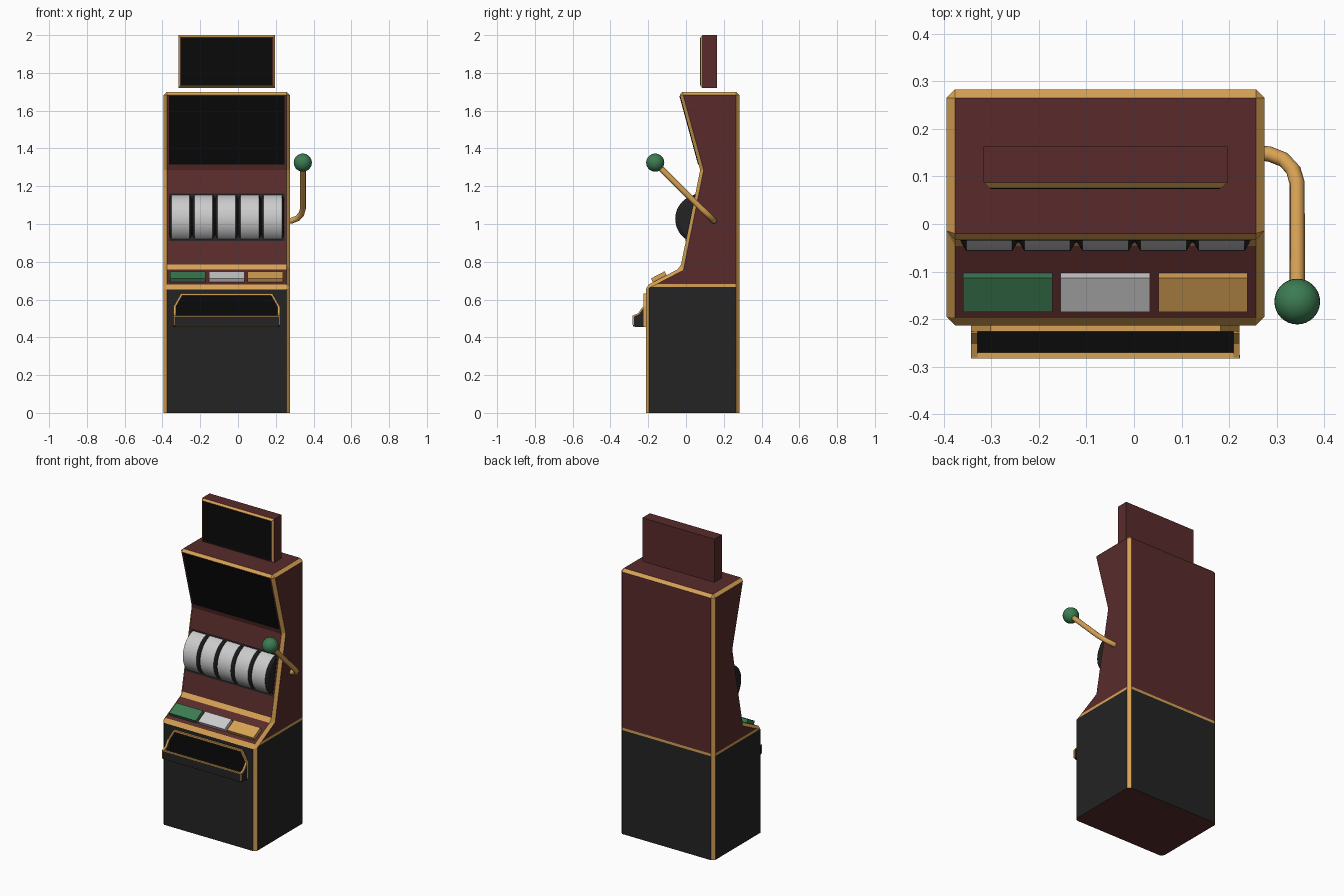
import bpy, bmesh, math
from mathutils import Vector

if "Cube" in bpy.data.objects:
    bpy.data.objects.remove(bpy.data.objects["Cube"])

CX = -0.06  # cabinet centre line


def mat(name, r, g, b):
    m = bpy.data.materials.new(name)
    m.diffuse_color = (r, g, b, 1)
    m.use_nodes = True
    m.node_tree.nodes["Principled BSDF"].inputs["Base Color"].default_value = m.diffuse_color
    return m


MAROON = mat("maroon", 0.10, 0.024, 0.024)
DARK = mat("charcoal", 0.017, 0.017, 0.017)
GOLD = mat("gold", 0.68, 0.36, 0.09)
BLACK = mat("black", 0.003, 0.003, 0.003)
GREEN = mat("green", 0.045, 0.2, 0.085)
SILVER = mat("silver", 0.6, 0.6, 0.6)


def finish(bm, name, *mats):
    bmesh.ops.recalc_face_normals(bm, faces=bm.faces)
    me = bpy.data.meshes.new(name)
    bm.to_mesh(me)
    bm.free()
    for m in mats:
        me.materials.append(m)
    ob = bpy.data.objects.new(name, me)
    bpy.context.collection.objects.link(ob)
    return ob


def prism(pts, x0, x1):
    """Extrude a closed (y, z) profile along x."""
    bm = bmesh.new()
    f = bm.faces.new([bm.verts.new((x0, y, z)) for y, z in pts])
    ext = bmesh.ops.extrude_face_region(bm, geom=[f])["geom"]
    bmesh.ops.translate(bm, vec=(x1 - x0, 0, 0),
                        verts=[v for v in ext if isinstance(v, bmesh.types.BMVert)])
    bmesh.ops.recalc_face_normals(bm, faces=bm.faces)
    return bm


def box(name, m, x0, x1, y0, y1, z0, z1):
    return finish(prism([(y0, z0), (y1, z0), (y1, z1), (y0, z1)], x0, x1), name, m)


def slab(name, m, x0, x1, a, b, thick):
    """Plate whose middle line runs from a to b in the (y, z) plane."""
    a, b = Vector(a), Vector(b)
    d = (b - a).normalized()
    n = Vector((-d.y, d.x)) * thick / 2
    return finish(prism([a - n, b - n, b + n, a + n], x0, x1), name, m)


def gold_bevel(bm, test, offset, index):
    edges = [e for e in bm.edges if test(*[v.co for v in e.verts])]
    bmesh.ops.bevel(bm, geom=edges, offset=offset, offset_type='OFFSET', segments=1,
                    profile=0.5, affect='EDGES', clamp_overlap=False, material=index)


# Cabinet: side profile with gold chamfered edges and a belt line
WAIST, TOP = 1.285, 1.70
bm = prism([(-0.213, 0), (-0.213, 0.672), (-0.03, 0.767), (0.075, WAIST),
            (-0.038, TOP), (0.283, TOP), (0.283, 0)], CX - 0.334, CX + 0.334)
gold_bevel(bm, lambda p, q: max(p.z, q.z) > 0.01 and
           not (abs(p.z - WAIST) < 0.01 and abs(q.z - WAIST) < 0.01), 0.018, 2)
for z in (0.667, 0.683):
    bmesh.ops.bisect_plane(bm, geom=bm.verts[:] + bm.edges[:] + bm.faces[:],
                           plane_co=(0, 0, z), plane_no=(0, 0, 1))
bm.normal_update()
for f in bm.faces:
    z = f.calc_center_median().z
    if f.material_index == 0 and abs(f.normal.z) < 0.2:
        f.material_index = 1 if z < 0.667 else 2 if z < 0.683 else 0
finish(bm, "cabinet", MAROON, DARK, GOLD)

# Topper sign with gold front edge
FY = 0.076
bm = prism([(FY, 1.72), (0.163, 1.72), (0.163, 2), (FY, 2)], CX - 0.256, CX + 0.256)
gold_bevel(bm, lambda p, q: max(p.y, q.y) < FY + 0.01, 0.011, 1)
finish(bm, "topper", MAROON, GOLD)
box("topper_screen", BLACK, CX - 0.241, CX + 0.241, FY - 0.002, FY + 0.01, 1.735, 1.985)


# Main screen and reel window, lying on the slanted front
def front_y(z):
    if z > WAIST:
        return 0.075 - 0.113 * (z - WAIST) / (TOP - WAIST)
    return -0.03 + 0.105 * (z - 0.767) / (WAIST - 0.767)


for name, m, z0, z1 in (("main_screen", BLACK, 1.315, 1.678), ("reel_window", DARK, 0.91, 1.16)):
    slab(name, m, CX - 0.306, CX + 0.306, (front_y(z0), z0), (front_y(z1), z1), 0.006)

# Reels: one lathed drum with five light bands and dark tapered grooves
bm = bmesh.new()
SEG, rings = 48, []
for i in range(5):
    c = CX + (i - 2) * 0.122
    for dx, r in ((-0.059, 0.112), (-0.048, 0.13), (0.048, 0.13), (0.059, 0.112)):
        rings.append([bm.verts.new((c + dx, 0.073 + r * math.cos(t), 1.027 + r * math.sin(t)))
                      for t in (2 * math.pi * k / SEG for k in range(SEG))])
for j in range(len(rings) - 1):
    for k in range(SEG):
        n = (k + 1) % SEG
        f = bm.faces.new((rings[j][k], rings[j][n], rings[j + 1][n], rings[j + 1][k]))
        f.material_index = 0 if j % 4 == 1 else 1
for ring in (rings[0], rings[-1]):
    bm.faces.new(ring).material_index = 1
reels = finish(bm, "reels", SILVER, DARK)

# Three push buttons on the sloping deck
for i, (m, label) in enumerate(((GREEN, "green"), (SILVER, "silver"), (GOLD, "gold"))):
    c = CX + (i - 1) * 0.205
    slab(label + "_button", m, c - 0.094, c + 0.094, (-0.176, 0.694), (-0.104, 0.732), 0.04)

# Payout opening: gold arch around a black panel
def arch(s):
    half = [(0.282 - s, 0.456 + s), (0.282 - s, 0.562 - s * 0.3), (0.242 - s * 0.6, 0.632 - s)]
    return [(CX + x, z) for x, z in half] + [(CX - x, z) for x, z in reversed(half)]


def arch_mesh(name, m, loops):
    bm = bmesh.new()
    vs = [[bm.verts.new((x, y, z)) for x, z in arch(s)] for s, y in loops]
    for a, b in zip(vs, vs[1:]):
        for k in range(6):
            n = (k + 1) % 6
            bm.faces.new((a[k], a[n], b[n], b[k]))
    if len(vs) < 3:
        bm.faces.new(vs[-1])
    return finish(bm, name, m)


arch_mesh("payout_arch", GOLD, [(0, -0.21), (0, -0.226), (0.011, -0.226), (0.011, -0.21)])
arch_mesh("payout_opening", BLACK, [(0.009, -0.205), (0.009, -0.215)])

# Payout tray: side walls with gold rims, front wall, floor
TF = -0.281
wall = [(-0.212, 0.456), (-0.27, 0.456), (TF, 0.466), (TF, 0.512), (-0.25, 0.525),
        (-0.226, 0.56), (-0.212, 0.56)]
for s, side in ((-1, "left"), (1, "right")):
    x0, x1 = sorted((CX + s * 0.27, CX + s * 0.281))
    finish(prism(wall, x0, x1), side + "_tray_wall", DARK)
    for k in (3, 4):
        slab("%s_tray_rim_%d" % (side, k), GOLD, x0 - 0.001, x1 + 0.001, wall[k], wall[k + 1], 0.007)
    box(side + "_tray_corner", GOLD, CX + s * 0.2795 - 0.003, CX + s * 0.2795 + 0.003,
        TF - 0.002, TF + 0.006, 0.466, 0.512)
box("tray_front", DARK, CX - 0.278, CX + 0.278, TF, TF + 0.011, 0.458, 0.512)
box("tray_front_rim", GOLD, CX - 0.282, CX + 0.282, TF - 0.002, TF + 0.011, 0.51, 0.516)
box("tray_floor", BLACK, CX - 0.275, CX + 0.275, TF + 0.008, -0.212, 0.457, 0.466)

# Pull lever: bent tube and ball
cu = bpy.data.curves.new("lever_arm", 'CURVE')
cu.dimensions = '3D'
cu.bevel_depth = 0.016
cu.bevel_resolution = 3
cu.use_fill_caps = True
path = [(0.25, 0.15, 1.015), (0.285, 0.147, 1.018), (0.315, 0.135, 1.03),
        (0.335, 0.113, 1.052), (0.343, 0.085, 1.078), (0.343, -0.16, 1.32)]
sp = cu.splines.new('POLY')
sp.points.add(len(path) - 1)
for p, co in zip(sp.points, path):
    p.co = (*co, 1)
cu.materials.append(GOLD)
bpy.context.collection.objects.link(bpy.data.objects.new("lever_arm", cu))
bm = bmesh.new()
bmesh.ops.create_uvsphere(bm, u_segments=32, v_segments=16, radius=0.048)
bmesh.ops.translate(bm, verts=bm.verts, vec=(0.343, -0.163, 1.325))
ball = finish(bm, "lever_ball", GREEN)

# Smooth shading on the round parts
for ob in (reels, ball):
    bpy.ops.object.select_all(action='DESELECT')
    ob.select_set(True)
    bpy.context.view_layer.objects.active = ob
    bpy.ops.object.shade_smooth_by_angle(angle=math.radians(30))
